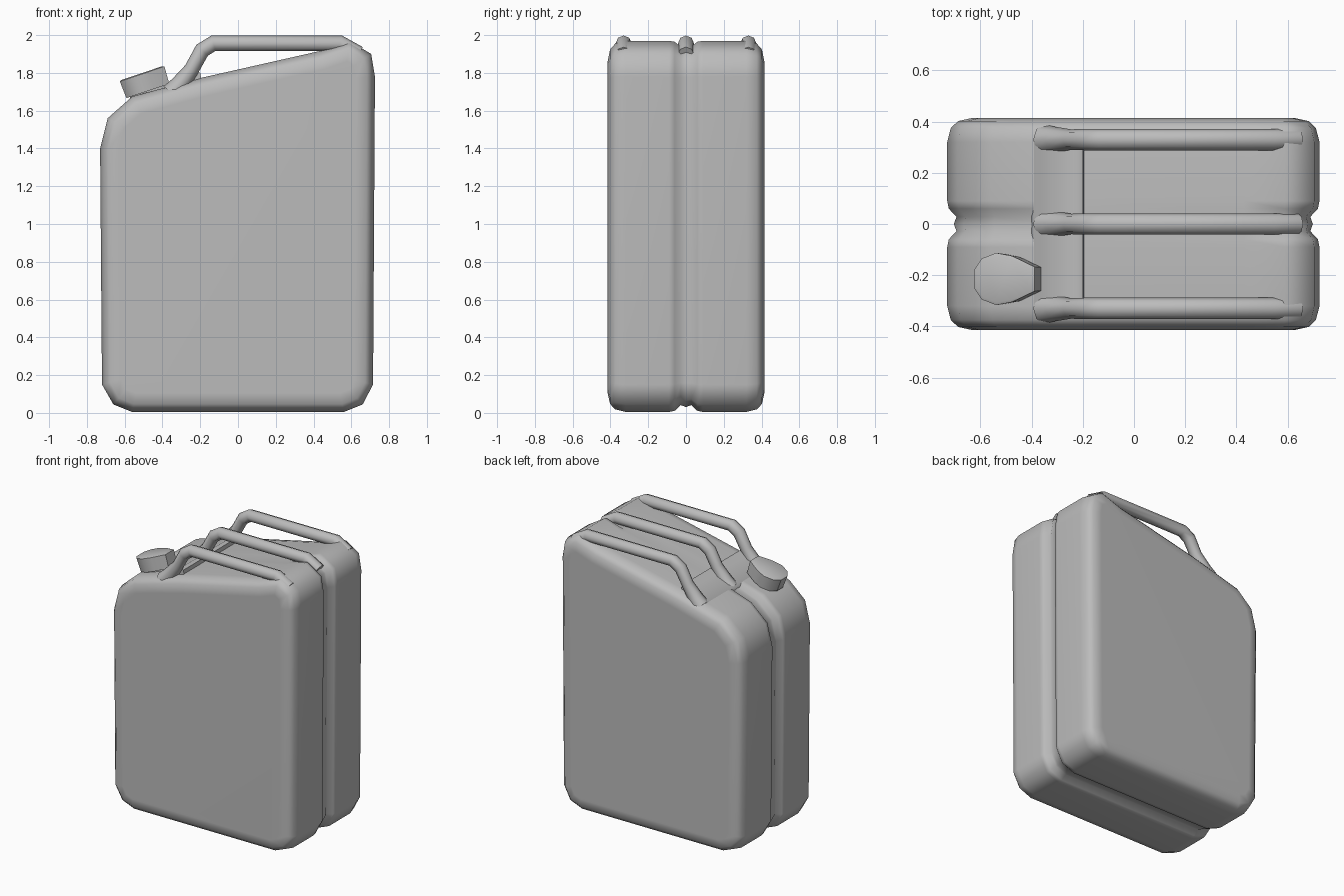
import bpy, bmesh, math
from mathutils import Vector, Matrix

cube = bpy.data.objects.get("Cube")
if cube:
    bpy.data.objects.remove(cube, do_unlink=True)

grey = bpy.data.materials.new("plain grey")
grey.use_nodes = True
GREY = (0.5, 0.5, 0.5, 1)
grey.diffuse_color = GREY
grey.node_tree.nodes["Principled BSDF"].inputs["Base Color"].default_value = GREY


def finish(obj, angle):
    """Give the object its material and smooth shading."""
    obj.data.materials.clear()
    obj.data.materials.append(grey)
    bpy.ops.object.select_all(action='DESELECT')
    obj.select_set(True)
    bpy.context.view_layer.objects.active = obj
    bpy.ops.object.shade_smooth_by_angle(angle=math.radians(angle))


def loft(name, rings, angle):
    """Skin a stack of equal-length rings and cap both ends."""
    bm = bmesh.new()
    loops = [[bm.verts.new(p) for p in ring] for ring in rings]
    for a, b in zip(loops, loops[1:]):
        for i in range(len(a)):
            j = (i + 1) % len(a)
            bm.faces.new((a[i], a[j], b[j], b[i]))
    bm.faces.new(loops[0])
    bm.faces.new(loops[-1])
    bmesh.ops.recalc_face_normals(bm, faces=bm.faces)
    mesh = bpy.data.meshes.new(name)
    bm.to_mesh(mesh)
    bm.free()
    obj = bpy.data.objects.new(name, mesh)
    bpy.context.collection.objects.link(obj)
    finish(obj, angle)
    return obj


# Can body: side outline as x, z and how strongly the middle groove shows there
outline = [(-0.56, 0.005, 1), (0.56, 0.005, 1), (0.66, 0.045, 1), (0.715, 0.15, 1),
           (0.725, 1.78, 1), (0.705, 1.9, 1), (0.59, 1.97, 0.8), (0.43, 1.915, 0),
           (-0.19, 1.775, 0), (-0.32, 1.74, 0.4), (-0.56, 1.675, 0.9),
           (-0.69, 1.56, 1), (-0.73, 1.4, 1), (-0.72, 0.15, 1), (-0.66, 0.045, 1)]


def inset_outline(y, inset, grooved):
    pts = [Vector((p[0], p[1])) for p in outline]
    ring = []
    for i, p in enumerate(pts):
        d1 = (p - pts[i - 1]).normalized()
        d2 = (pts[(i + 1) % len(pts)] - p).normalized()
        n1, n2 = Vector((-d1.y, d1.x)), Vector((-d2.y, d2.x))
        amount = inset * (outline[i][2] if grooved else 1)
        q = p + (n1 + n2) * amount / (1 + n1.dot(n2))
        ring.append((q.x, y, q.y))
    return ring


# Half section from the groove to the side: y, inset, whether part of the groove
half = [(0.028, 0.036, True), (0.06, 0.006, True), (0.09, 0, True), (0.32, 0, False),
        (0.375, 0.014, False), (0.402, 0.042, False), (0.415, 0.1, False)]
section = [(-y, d, g) for y, d, g in reversed(half)] + [(0, 0.026, True)] + half
body = loft("can_body", [inset_outline(*s) for s in section], 80)
body.modifiers.new("even_shading", 'WEIGHTED_NORMAL').keep_sharp = True

# Low ridge joining the feet of the handles
ridge = [(-0.4, 1.70), (-0.39, 1.722), (-0.29, 1.768), (-0.225, 1.808),
         (-0.2, 1.8), (-0.19, 1.74)]
loft("handle_ridge", [[(x, y, z) for x, z in ridge] for y in (-0.33, 0.33)], 50)

# Three carrying handles: x, z and thickness along the tube
path = [(0.64, 1.9, 1), (0.54, 1.957, 1), (-0.13, 1.957, 1), (-0.19, 1.92, 1),
        (-0.245, 1.82, 0.95), (-0.31, 1.735, 1.2), (-0.35, 1.69, 1.4)]
for name, y in (("right_handle", -0.33), ("middle_handle", 0), ("left_handle", 0.33)):
    curve = bpy.data.curves.new(name, 'CURVE')
    curve.dimensions = '3D'
    curve.bevel_depth = 0.042
    curve.bevel_resolution = 2
    curve.use_fill_caps = True
    spline = curve.splines.new('POLY')
    spline.points.add(len(path) - 1)
    for point, (x, z, r) in zip(spline.points, path):
        point.co = (x, y, z, 1)
        point.radius = r
    handle = bpy.data.objects.new(name, curve)
    bpy.context.collection.objects.link(handle)
    bpy.ops.object.select_all(action='DESELECT')
    handle.select_set(True)
    bpy.context.view_layer.objects.active = handle
    bpy.ops.object.convert(target='MESH')
    finish(bpy.context.view_layer.objects.active, 60)

# Egg-shaped cap and its neck, tilted with the shoulder
egg = [(-0.127, 0.035), (-0.095, 0.08), (-0.035, 0.102), (0.03, 0.09), (0.122, 0.048)]
egg += [(u, -v) for u, v in reversed(egg)]
tilt = Matrix.Translation((-0.475, -0.215, 1.705)) @ Matrix.Rotation(math.radians(-18.5), 4, 'Y')


def egg_ring(height, size):
    return [tilt @ Vector((u * size, v * size, height)) for u, v in egg]


loft("filler_cap", [egg_ring(0.0, 0.96), egg_ring(0.095, 1), egg_ring(0.1, 0.9)], 35)
loft("filler_neck", [egg_ring(-0.07, 0.85), egg_ring(0.01, 0.8)], 45)
